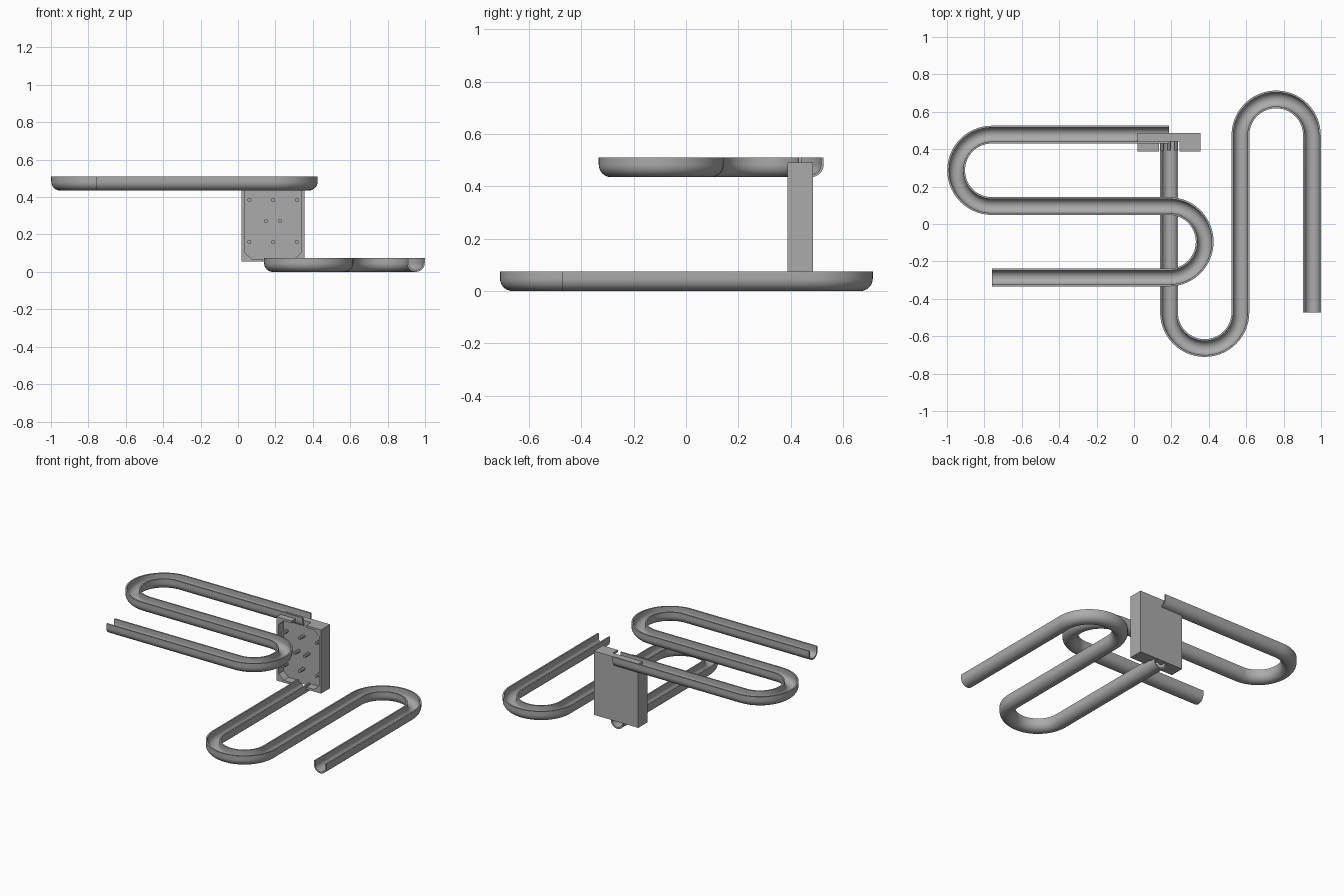
import bpy, bmesh, math
from mathutils import Vector

cube = bpy.data.objects.get("Cube")
if cube:
    bpy.data.objects.remove(cube)

grey = bpy.data.materials.new("plain grey")
grey.use_nodes = True
colour = (0.41, 0.41, 0.41, 1)
grey.diffuse_color = colour
grey.node_tree.nodes["Principled BSDF"].inputs["Base Color"].default_value = colour

HALF, HEIGHT, WALL, BEND = 0.0475, 0.075, 0.01, 0.191


def finish(name, bm, smooth=False):
    bmesh.ops.recalc_face_normals(bm, faces=bm.faces)
    mesh = bpy.data.meshes.new(name)
    bm.to_mesh(mesh)
    bm.free()
    mesh.materials.append(grey)
    obj = bpy.data.objects.new(name, mesh)
    bpy.context.collection.objects.link(obj)
    if smooth:
        bpy.ops.object.select_all(action="DESELECT")
        obj.select_set(True)
        bpy.context.view_layer.objects.active = obj
        bpy.ops.object.shade_smooth_by_angle(angle=math.radians(35))
    return obj


def gutter_profile(steps=16):
    """Closed U section as (sideways, up) pairs."""
    def half_round(r):
        return [(-r * math.cos(math.pi * i / steps), HALF - r * math.sin(math.pi * i / steps))
                for i in range(steps + 1)]
    outer, inner = half_round(HALF), half_round(HALF - WALL)
    return ([(-HALF, HEIGHT)] + outer + [(HALF, HEIGHT), (HALF - WALL, HEIGHT)]
            + inner[::-1] + [(WALL - HALF, HEIGHT)])


def serpentine(first, length, steps=28):
    """Points and side vectors of three runs joined by two half turns.
    Local u runs along the straights, v steps across them."""
    path = [(first, 0, 0)]
    for turn, (u, sign) in enumerate(((length, 1), (0, -1))):
        for i in range(steps + 1):
            a = math.pi * i / steps
            heading = a if sign > 0 else math.pi - a
            path.append((u + sign * BEND * math.sin(a),
                         BEND * (2 * turn + 1 - math.cos(a)), heading))
    path.append((length, 4 * BEND, 0))
    return path


def gutter(name, path, place, base):
    bm = bmesh.new()
    rings = []
    for u, v, heading in path:
        ring = []
        for s, up in gutter_profile():
            x, y = place(u - s * math.sin(heading), v + s * math.cos(heading))
            ring.append(bm.verts.new((x, y, base + up)))
        rings.append(ring)
    n = len(rings[0])
    for a, b in zip(rings, rings[1:]):
        for i in range(n):
            j = (i + 1) % n
            bm.faces.new((a[i], a[j], b[j], b[i]))
    bm.faces.new(rings[0])
    bm.faces.new(rings[-1][::-1])
    return finish(name, bm, True)


# Two winding open gutters, at right angles to each other
gutter("upper_gutter", serpentine(0, 0.947), lambda u, v: (0.187 - u, 0.478 - v), 0.435)
gutter("lower_gutter", serpentine(0, 0.947), lambda u, v: (0.187 + v, 0.475 - u), 0.0)


# Shallow box between them, open at the front
def plate(name, outline, front, back):
    bm = bmesh.new()
    face = bm.faces.new([bm.verts.new((x, front, z)) for x, z in outline])
    moved = bmesh.ops.extrude_face_region(bm, geom=[face])["geom"]
    verts = [g for g in moved if isinstance(g, bmesh.types.BMVert)]
    bmesh.ops.translate(bm, verts=verts, vec=Vector((0, back - front, 0)))
    return finish(name, bm)


MID_X, MID_Z = 0.1875, 0.2725
W, H, GAP = 0.1675, 0.2175, 0.055
FRONT, FLOOR, BACK = 0.388, 0.442, 0.486
plate("box_back", [(MID_X + a * W, MID_Z + b * H)
                   for a, b in ((-1, -1), (1, -1), (1, 1), (-1, 1))], FRONT + 0.054, BACK)

# Rims with cut inner corners, leaving gaps at top and bottom
upper_half = [(W, H), (GAP, H), (GAP, H - 0.015), (0.115, H - 0.015), (W - 0.015, H - 0.05)]
rim = upper_half + [(x, -z) for x, z in reversed(upper_half)]
for side, name in ((1, "left_rim"), (-1, "right_rim")):
    plate(name, [(MID_X + side * x, MID_Z + z) for x, z in rim], FRONT, FLOOR)

# Pegs standing on the box floor
spots = [(x, z) for x in (-0.127, 0, 0.127) for z in (-0.112, 0.112)]
spots += [(-0.037, 0), (0.037, 0)]
for number, (x, z) in enumerate(spots, 1):
    ring = [(MID_X + x + 0.011 * math.cos(k * math.pi / 4),
             MID_Z + z + 0.011 * math.sin(k * math.pi / 4)) for k in range(8)]
    plate(f"peg_{number}", ring, FRONT + 0.004, FLOOR + 0.002)
